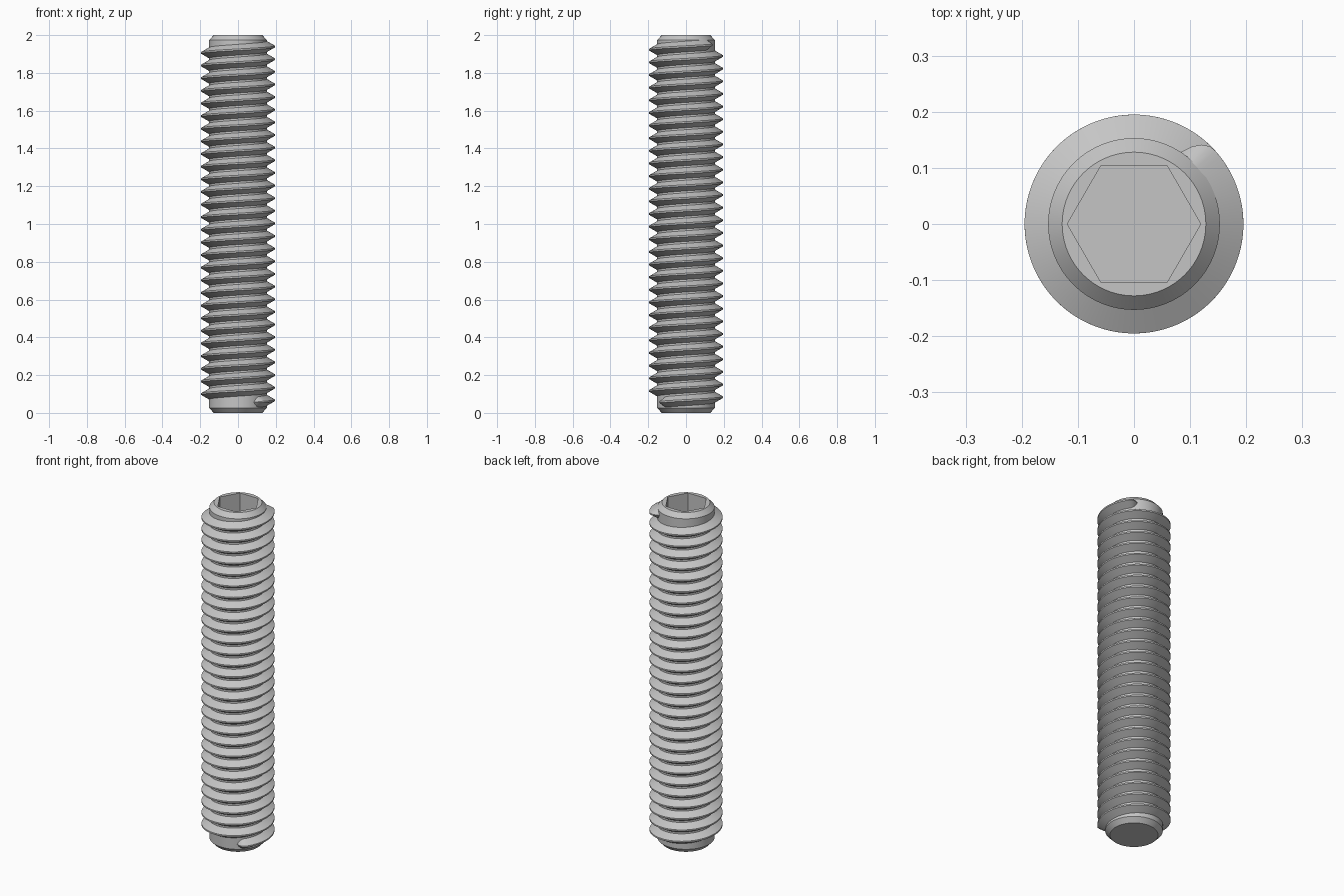
import bpy, bmesh
from math import sin, cos, tan, pi, radians, ceil

cube = bpy.data.objects.get("Cube")
if cube:
    bpy.data.objects.remove(cube, do_unlink=True)

CORE_R, CREST_R, END_R = 0.153, 0.195, 0.128
LENGTH, CHAMFER = 2.0, 0.026
HEX_FLAT, SOCKET_DEPTH = 0.103, 0.25
TURNS, START = 28, radians(-57)
PITCH = 1.873 / TURNS
CREST_HALF = PITCH / 16
SEGMENTS = 96

steel = bpy.data.materials.new("grey steel")
steel.use_nodes = True
colour = (0.56, 0.56, 0.56, 1)
steel.diffuse_color = colour
steel.node_tree.nodes["Principled BSDF"].inputs["Base Color"].default_value = colour


def finish(name, bm):
    bmesh.ops.recalc_face_normals(bm, faces=bm.faces)
    mesh = bpy.data.meshes.new(name)
    bm.to_mesh(mesh)
    bm.free()
    mesh.materials.append(steel)
    obj = bpy.data.objects.new(name, mesh)
    bpy.context.collection.objects.link(obj)
    bpy.ops.object.select_all(action="DESELECT")
    obj.select_set(True)
    bpy.context.view_layer.objects.active = obj
    bpy.ops.object.shade_smooth_by_angle(angle=radians(25))


def skin(bm, rows, closed):
    """Join neighbouring rows of vertices with quads."""
    for a, b in zip(rows, rows[1:]):
        n = len(a)
        for i in range(n if closed else n - 1):
            j = (i + 1) % n
            bm.faces.new((a[i], a[j], b[j], b[i]))


def round_radius(r):
    return lambda a: r


def hex_radius(a):
    return HEX_FLAT / cos(a % (pi / 3) - pi / 6)


# Shank: chamfered cylinder with a hexagonal socket sunk into the top
bm = bmesh.new()
rings = [(round_radius(END_R), 0),
         (round_radius(CORE_R), CHAMFER),
         (round_radius(CORE_R), LENGTH - CHAMFER),
         (round_radius(END_R), LENGTH),
         (hex_radius, LENGTH),
         (hex_radius, LENGTH - SOCKET_DEPTH)]
rows = []
for radius, z in rings:
    angles = [2 * pi * i / SEGMENTS for i in range(SEGMENTS)]
    rows.append([bm.verts.new((radius(a) * cos(a), radius(a) * sin(a), z)) for a in angles])
skin(bm, rows, True)
bm.faces.new(rows[0])
bm.faces.new(rows[-1])
finish("socket_shank", bm)

# Thread: right-handed helical ridge that fades out at both ends
bm = bmesh.new()
sweep = 2 * pi * TURNS - 2 * START
steps = ceil(sweep / (2 * pi) * SEGMENTS)
runout = radians(14)
sink = 0.002
rows = []
for i in range(steps + 1):
    t = sweep * i / steps
    a = START + t
    fade = min(1, t / runout, (sweep - t) / runout)
    fade = 1 - (1 - fade) ** 2
    height = (CREST_R - CORE_R) * fade
    z = LENGTH / 2 + 0.003 + PITCH * (t - sweep / 2) / (2 * pi)
    crest_half = CREST_HALF * fade
    base_half = crest_half + (height + sink) * tan(radians(30))
    profile = [(CORE_R - sink, -base_half), (CORE_R + height, -crest_half),
               (CORE_R + height, crest_half), (CORE_R - sink, base_half)]
    rows.append([bm.verts.new((r * cos(a), r * sin(a), z + dz)) for r, dz in profile])
skin(bm, rows, False)
bm.faces.new(rows[0])
bm.faces.new(rows[-1])
finish("helical_thread", bm)
